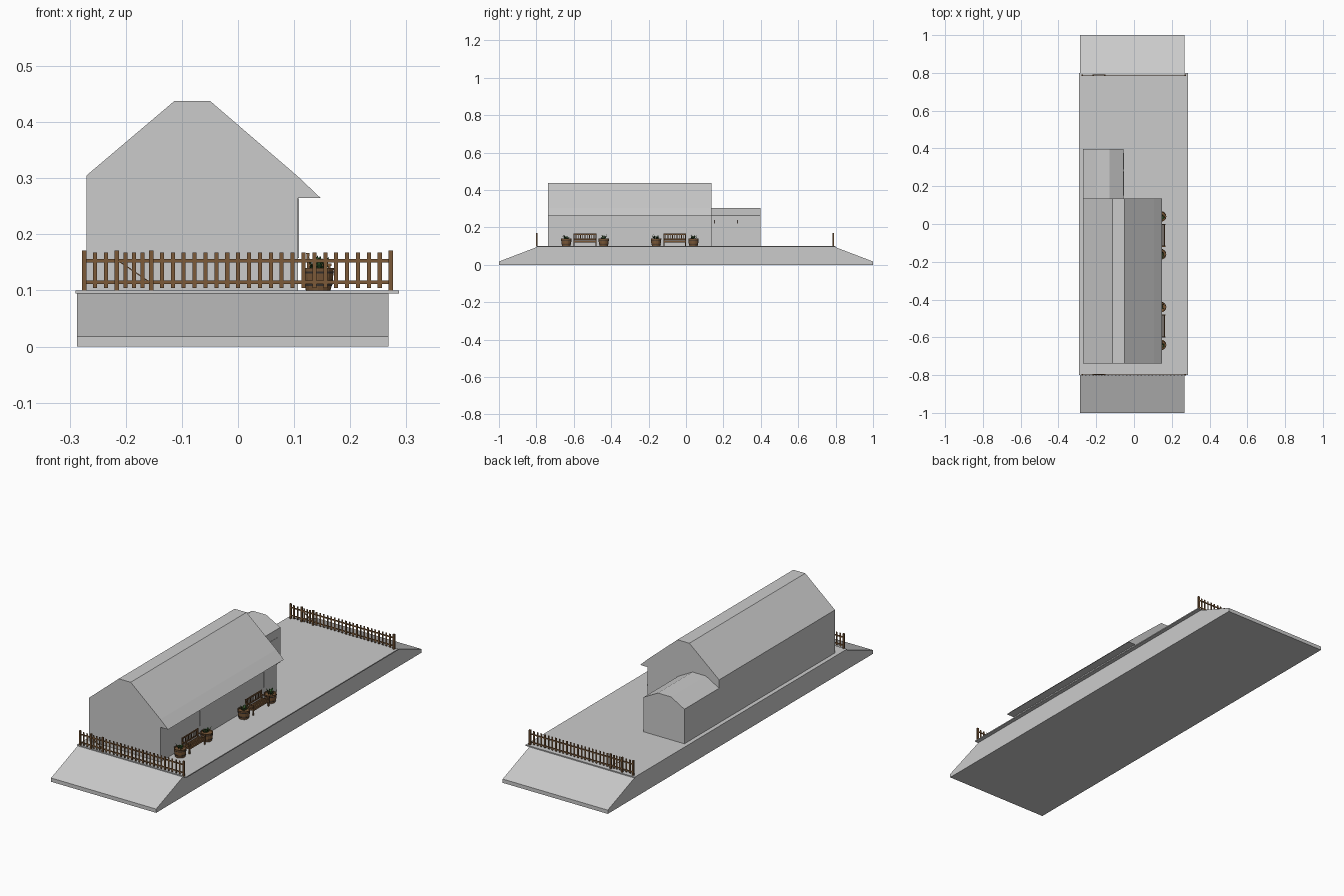
import bpy, bmesh, math, random
from mathutils import Vector, Matrix

if "Cube" in bpy.data.objects:
    bpy.data.objects.remove(bpy.data.objects["Cube"])

random.seed(4)

def material(name, rgb):
    m = bpy.data.materials.new(name)
    m.diffuse_color = (*rgb, 1)
    m.use_nodes = True
    m.node_tree.nodes["Principled BSDF"].inputs["Base Color"].default_value = m.diffuse_color
    return m

WOOD = material("wood", (0.20, 0.10, 0.04))
DARK = material("dark_metal", (0.05, 0.04, 0.035))
LEAF = material("leaf", (0.04, 0.12, 0.03))
PALE = material("pale_glass", (0.75, 0.75, 0.75))

def finish(bm, name, mat=None):
    bmesh.ops.recalc_face_normals(bm, faces=bm.faces)
    me = bpy.data.meshes.new(name)
    bm.to_mesh(me)
    bm.free()
    ob = bpy.data.objects.new(name, me)
    bpy.context.collection.objects.link(ob)
    if mat:
        me.materials.append(mat)
    return ob

def add_box(bm, x0, x1, y0, y1, z0, z1):
    m = Matrix.Translation(((x0 + x1) / 2, (y0 + y1) / 2, (z0 + z1) / 2))
    m = m @ Matrix.Diagonal((x1 - x0, y1 - y0, z1 - z0, 1))
    bmesh.ops.create_cube(bm, size=1, matrix=m)

def add_beam(bm, a, b, w, d):
    """Square bar from a to b, w wide, d deep."""
    a, b = Vector(a), Vector(b)
    rot = (b - a).to_track_quat('Z', 'Y').to_matrix().to_4x4()
    m = Matrix.Translation((a + b) / 2) @ rot @ Matrix.Diagonal((d, w, (b - a).length, 1))
    bmesh.ops.create_cube(bm, size=1, matrix=m)

def box(name, *dims, mat=None):
    bm = bmesh.new()
    add_box(bm, *dims)
    return finish(bm, name, mat)

def extrude(name, pts, vec):
    bm = bmesh.new()
    f = bm.faces.new([bm.verts.new(p) for p in pts])
    r = bmesh.ops.extrude_face_region(bm, geom=[f])
    bmesh.ops.translate(bm, vec=vec, verts=[v for v in r["geom"] if isinstance(v, bmesh.types.BMVert)])
    # the source face stays as the near cap
    if not f.is_valid:
        bmesh.ops.holes_fill(bm, edges=bm.edges)
    return finish(bm, name)

# platform with end ramps, and thin paving slab
side = [(-1, 0), (1, 0), (1, 0.018), (0.795, 0.096), (-0.795, 0.096), (-1, 0.018)]
extrude("platform_base", [(-0.287, y, z) for y, z in side], (0.555, 0, 0))
box("platform_paving", -0.29, 0.287, -0.8, 0.8, 0.095, 0.1)

# main building with overhanging canopy
main = [(-0.27, 0.1), (0.107, 0.1), (0.107, 0.265), (0.147, 0.265), (0.107, 0.303),
        (-0.05, 0.438), (-0.113, 0.438), (-0.27, 0.305)]
extrude("main_building", [(x, -0.738, z) for x, z in main], (0, 0.874, 0))

# annex with flattened arched roof
annex = [(-0.27, 0.1), (-0.055, 0.1), (-0.055, 0.265), (-0.13, 0.305), (-0.2, 0.305), (-0.27, 0.265)]
extrude("annex", [(x, 0.136, z) for x, z in annex], (0, 0.262, 0))

# windows, door and annex sign
for a, b in [(-0.72, -0.643), (-0.443, -0.365), (-0.252, -0.163), (0.04, 0.117)]:
    box("window", 0.105, 0.1085, a, b, 0.158, 0.264, mat=PALE)
box("annex_door", -0.057, -0.0535, 0.288, 0.375, 0.1, 0.225)
box("annex_sign", -0.056, -0.053, 0.15, 0.277, 0.222, 0.225)
for y in (0.152, 0.275):
    box("sign_bracket", -0.056, -0.052, y - 0.002, y + 0.002, 0.22, 0.24, mat=DARK)

# picket fences with a braced gate
def fence(y):
    bm = bmesh.new()
    for x in (-0.274, -0.216, -0.155, 0.272):
        add_box(bm, x - 0.004, x + 0.004, y - 0.004, y + 0.004, 0.1, 0.171)
    for x0, x1, n in [(-0.274, -0.216, 2), (-0.216, -0.155, 3), (-0.155, 0.272, 21)]:
        for z in (0.115, 0.153):
            add_box(bm, x0, x1, y - 0.001, y + 0.002, z - 0.003, z + 0.003)
        for i in range(1, n + 1):
            x = x0 + (x1 - x0) * i / (n + 1)
            add_box(bm, x - 0.0036, x + 0.0036, y - 0.003, y - 0.001, 0.104, 0.168)
    add_beam(bm, (-0.212, y + 0.001, 0.152), (-0.159, y + 0.001, 0.116), 0.002, 0.005)
    finish(bm, "picket_fence", WOOD)

fence(-0.798)
fence(0.788)

# garden benches, backs to the wall
def bench(yc):
    bm = bmesh.new()
    y0, y1 = yc - 0.061, yc + 0.061
    for y in (y0 + 0.003, y1 - 0.003):
        add_beam(bm, (0.128, y, 0.1), (0.124, y, 0.167), 0.005, 0.005)
        add_box(bm, 0.16, 0.165, y - 0.0025, y + 0.0025, 0.1, 0.146)
        add_box(bm, 0.124, 0.167, y - 0.003, y + 0.003, 0.144, 0.148)
        add_box(bm, 0.126, 0.163, y - 0.002, y + 0.002, 0.122, 0.127)
    for i in range(5):
        x = 0.130 + i * 0.008
        add_box(bm, x - 0.003, x + 0.003, y0, y1, 0.127, 0.13)
    for z in (0.137, 0.164):
        add_box(bm, 0.123, 0.127, y0, y1, z - 0.003, z + 0.003)
    for i in range(9):
        y = y0 + 0.013 + i * 0.012
        add_box(bm, 0.124, 0.126, y - 0.002, y + 0.002, 0.136, 0.164)
    add_box(bm, 0.161, 0.164, y0, y1, 0.12, 0.127)
    finish(bm, "bench", WOOD)

# half-barrel planters with leafy plants
def lathe(name, yc, prof, mat, n=16):
    bm = bmesh.new()
    rings = [[bm.verts.new((0.143 + r * math.cos(2 * math.pi * i / n),
                            yc + r * math.sin(2 * math.pi * i / n), z)) for i in range(n)]
             for r, z in prof]
    for a, b in zip(rings, rings[1:]):
        for i in range(n):
            bm.faces.new((a[i], a[(i + 1) % n], b[(i + 1) % n], b[i]))
    bm.faces.new(rings[0])
    bm.faces.new(rings[-1])
    return finish(bm, name, mat)

def planter(yc):
    lathe("planter", yc, [(0.022, 0.1), (0.026, 0.118), (0.028, 0.14), (0.025, 0.14), (0.024, 0.135)], WOOD)
    for r, z in [(0.0255, 0.108), (0.0282, 0.13)]:
        lathe("planter_band", yc, [(r - 0.001, z), (r, z + 0.004)], DARK)
    bm = bmesh.new()
    for i in range(22):
        a = i * 2.4
        out = Vector((math.cos(a), math.sin(a), 0))
        perp = Vector((-out.y, out.x, 0)) * 0.003
        base = Vector((0.143, yc, 0.135)) + out * random.uniform(0, 0.012)
        tip = base + out * random.uniform(0.004, 0.014) + Vector((0, 0, random.uniform(0.008, 0.028)))
        mid = (base + tip) / 2 + Vector((0, 0, 0.004))
        bm.faces.new([bm.verts.new(p) for p in (base, mid + perp, tip, mid - perp)])
    finish(bm, "plant", LEAF)

for yc in (-0.54, -0.06):
    bench(yc)
    planter(yc - 0.1)
    planter(yc + 0.1)
